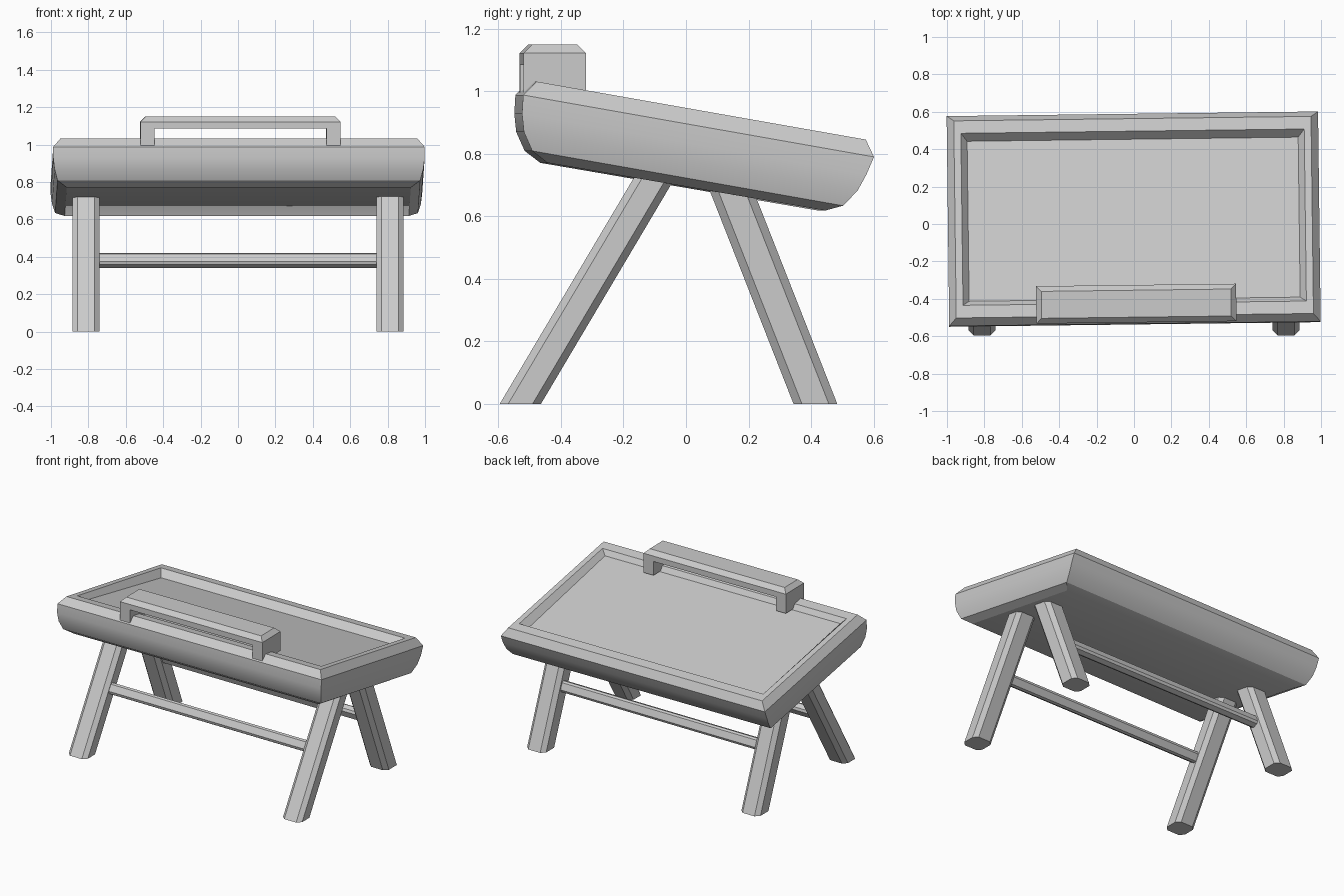
import bpy, bmesh, math
from mathutils import Matrix

if "Cube" in bpy.data.objects:
    bpy.data.objects.remove(bpy.data.objects["Cube"])

YAW = 0.0125          # slight twist of the top
TILT = math.radians(-10)


def finish(name, bm, matrix=None, mirror=False):
    bmesh.ops.recalc_face_normals(bm, faces=bm.faces)
    me = bpy.data.meshes.new(name)
    bm.to_mesh(me)
    bm.free()
    ob = bpy.data.objects.new(name, me)
    bpy.context.collection.objects.link(ob)
    if matrix:
        ob.matrix_world = matrix
    if mirror:
        ob.modifiers.new("Mirror", 'MIRROR')
    return ob


def loft(rings):
    """Skin a list of equal-length rings and cap both ends."""
    bm = bmesh.new()
    loops = [[bm.verts.new(p) for p in r] for r in rings]
    n = len(loops[0])
    for a, b in zip(loops, loops[1:]):
        for i in range(n):
            j = (i + 1) % n
            bm.faces.new((a[i], a[j], b[j], b[i]))
    bm.faces.new(loops[0])
    bm.faces.new(loops[-1])
    return bm


def octagon(a, b, c):
    """Chamfered rectangle with half sizes a, b and chamfer c."""
    return [(a, b - c), (a - c, b), (c - a, b), (-a, b - c),
            (-a, c - b), (c - a, -b), (a - c, -b), (a, c - b)]


# tray body: rounded underside, chamfered rim, shallow floor that deepens to the back
# (half x, back y, front y, back height, front height)
profile = [(.920, .447, .455, .684, .680), (.970, .500, .510, .709, .709),
           (.986, .537, .547, .764, .764), (.993, .556, .563, .820, .820),
           (.993, .570, .570, .880, .880), (.955, .535, .535, .930, .930),
           (.918, .467, .467, .930, .930), (.885, .432, .440, .880, .900)]
body = finish("tray_body",
              loft([[(x, b, zb), (-x, b, zb), (-x, -f, zf), (x, -f, zf)]
                    for x, b, f, zb, zf in profile]),
              Matrix.Translation((0, -.125, .0226)) @ Matrix.Rotation(YAW, 4, 'Z')
              @ Matrix.Rotation(TILT, 4, 'X'))
bpy.context.view_layer.objects.active = body
body.select_set(True)
bpy.ops.object.shade_smooth_by_angle(angle=math.radians(25))
body.select_set(False)

# handle on the front rim, top edges chamfered
outline = [(-.535, .99), (-.46, .99), (-.46, 1.085), (.46, 1.085),
           (.46, .99), (.535, .99), (.535, 1.15), (-.535, 1.15)]
bm = loft([[(x, y, z) for x, z in outline] for y in (-.1, .1)])
top = [e for e in bm.edges if all(v.co.z > 1.14 for v in e.verts)]
bmesh.ops.bevel(bm, geom=top, offset=.028, offset_type='OFFSET', segments=1,
                affect='EDGES', profile=.5)
finish("handle", bm, Matrix.Translation((.012, -.426, 0)) @ Matrix.Rotation(YAW, 4, 'Z'))

# splayed legs and the rails joining each pair: foot y, top y, top z, half depth
for side, y0, y1, ztop, half in (("front", -.53, -.085, .75, .066),
                                 ("back", .414, .135, .71, .07)):
    section = octagon(.072, half, .027)
    finish(side + "_legs",
           loft([[(.813 + x, y + cy, z) for x, y in section]
                 for cy, z in ((y0, 0), (y1, ztop))]), mirror=True)

    slope = (y1 - y0) / ztop
    rail = octagon(.03, .036, .013)
    bm = loft([[(x, y, z) for y, z in rail] for x in (-.78, .78)])
    finish(side + "_rail", bm,
           Matrix.Translation((0, y0 + slope * .38, .38))
           @ Matrix.Rotation(-math.atan(slope), 4, 'X'))
